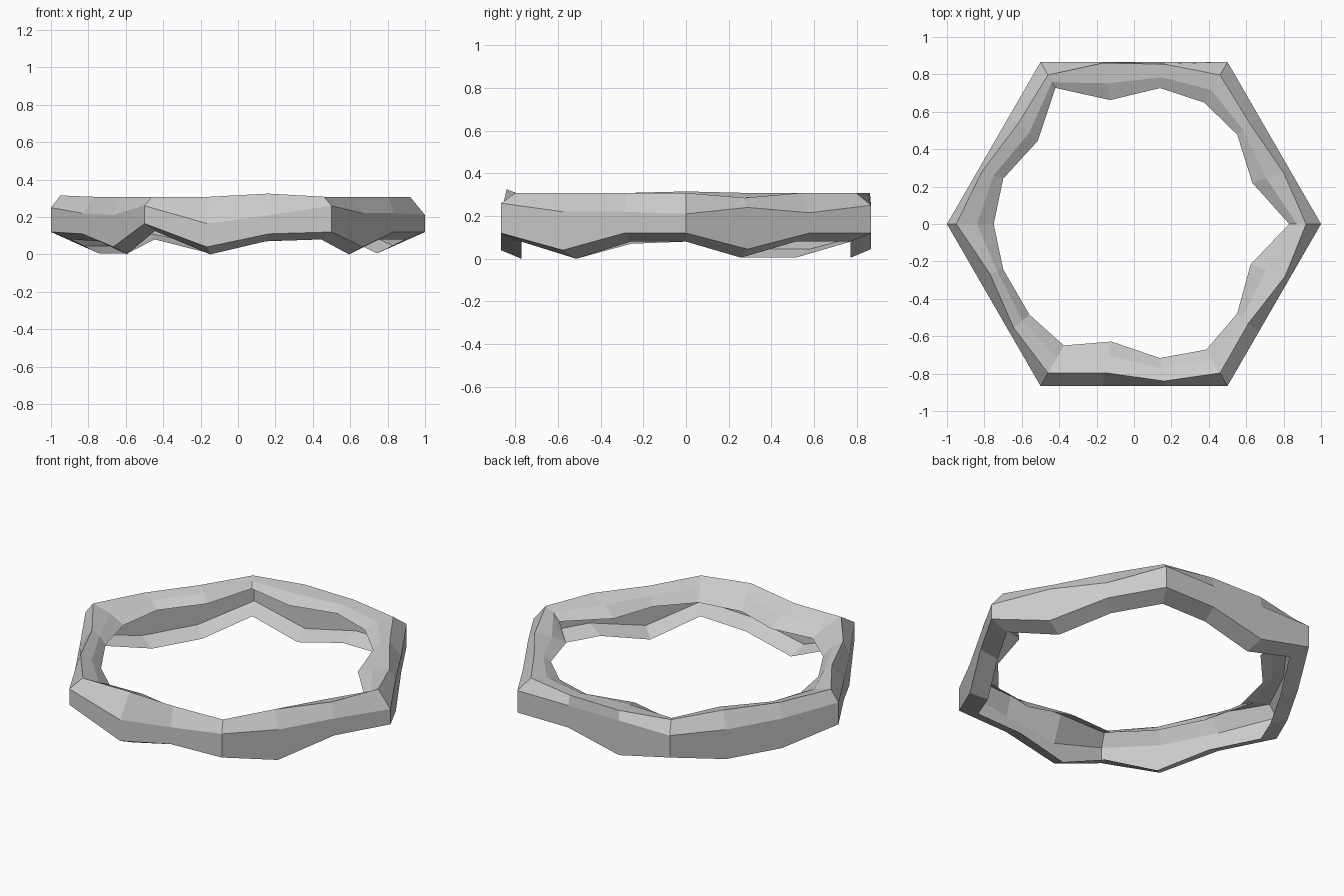
import bpy, bmesh
from math import cos, sin, pi
from mathutils import Vector

if "Cube" in bpy.data.objects:
    bpy.data.objects.remove(bpy.data.objects["Cube"])

# Eighteen stations counter-clockwise from +x: six corners, two cuts per side
CORNERS = [Vector((cos(k * pi / 3), sin(k * pi / 3), 0)) for k in range(6)]
BASE = [CORNERS[k].lerp(CORNERS[(k + 1) % 6], j / 3) for k in range(6) for j in range(3)]

# Uneven, rock-like measurements around the ring
lip_r = [.83, .67, .73, .75, .74, .675, .84, .68, .74,
         .75, .74, .74, .75, .64, .73, .775, .73, .66]
ridge_r = [.92, .845, .82, .92, .87, .877, .92, .82, .86,
           .95, .815, .85, .92, .81, .855, .92, .81, .855]
wall_top = [.21, .24, .215, .25, .25, .25, .25, .22, .22,
            .25, .22, .21, .26, .165, .21, .26, .22, .22]
wall_bottom = [.12, .045, .12, .12, .12, .045, .12, .045, .045,
               .12, .11, .04, .165, .04, .11, .12, .04, .12]
ridge_z = {1: .285, 9: .315, 14: .325}


def section(i):
    """Open C-shaped section: bottom flange, outer wall, bevel, sloping inner lip."""
    p, d = BASE[i], BASE[i].normalized()
    up = Vector((0, 0, 1))
    ridge = d * ridge_r[i] + up * ridge_z.get(i, .308)
    lip = d * lip_r[i] + up * (.24 + .03 * d.y)
    mid = ridge.lerp(lip, .55) + up * .012
    return [p * .89 + up * (wall_bottom[i] - .04),
            p + up * wall_bottom[i],
            p + up * wall_top[i],
            ridge, mid, lip]


# Stone ring lofted through the sections
bm = bmesh.new()
rings = [[bm.verts.new(v) for v in section(i)] for i in range(len(BASE))]
for i, a in enumerate(rings):
    b = rings[(i + 1) % len(rings)]
    for k in range(len(a) - 1):
        bm.faces.new((a[k], b[k], b[k + 1], a[k + 1]))
bm.normal_update()
mesh = bpy.data.meshes.new("hexagonal_stone_rim")
bm.to_mesh(mesh)
bm.free()
rim = bpy.data.objects.new("hexagonal_stone_rim", mesh)
bpy.context.collection.objects.link(rim)
